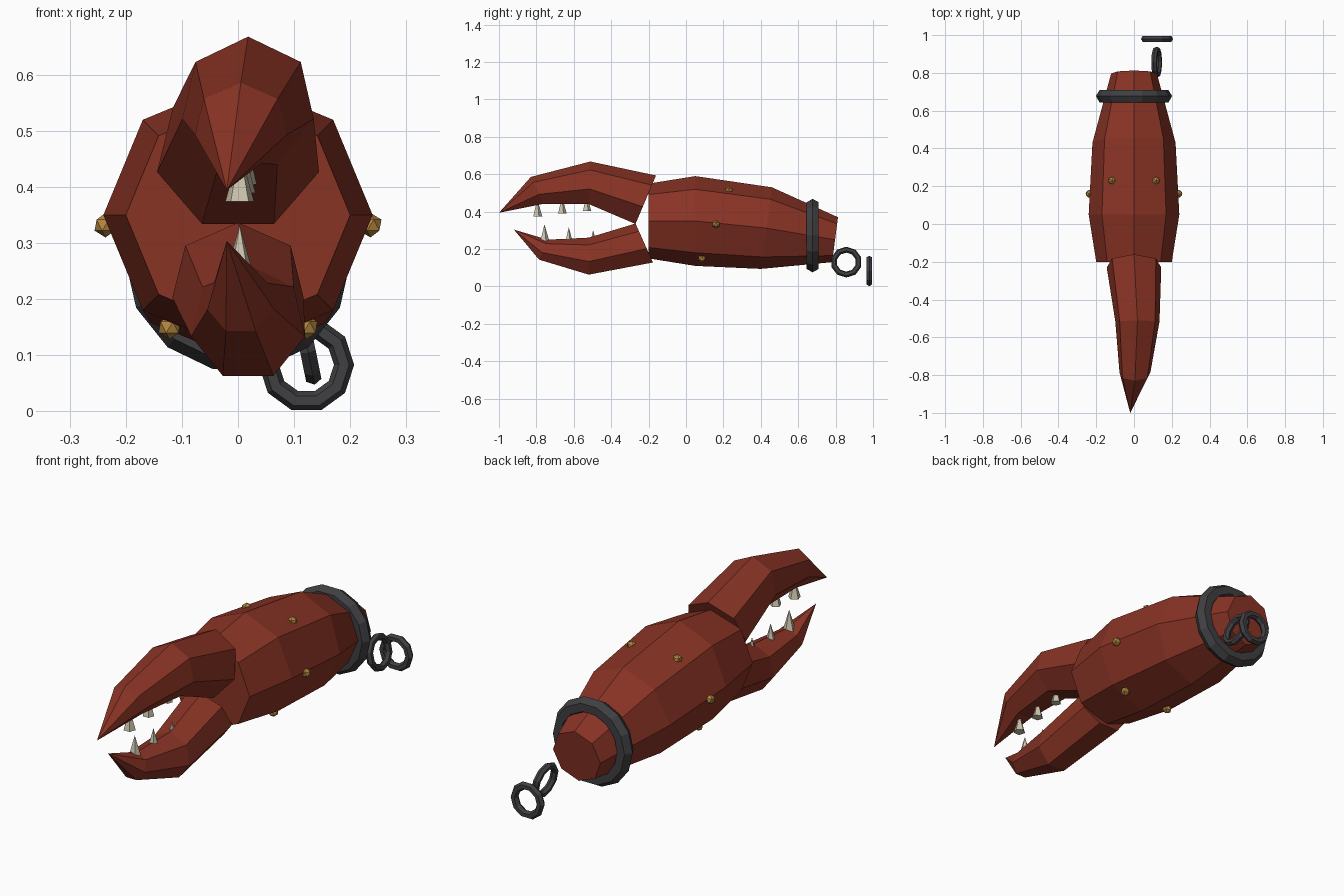
import bpy, bmesh
from math import sin, cos, pi
from mathutils import Vector

if "Cube" in bpy.data.objects:
    bpy.data.objects.remove(bpy.data.objects["Cube"])


def material(name, rgb):
    m = bpy.data.materials.new(name)
    m.diffuse_color = (*rgb, 1)
    m.use_nodes = True
    m.node_tree.nodes["Principled BSDF"].inputs["Base Color"].default_value = m.diffuse_color
    return m


SHELL = material("red_shell", (0.25, 0.033, 0.018))
IRON = material("dark_iron", (0.05, 0.05, 0.055))
BRASS = material("brass", (0.45, 0.24, 0.05))
BONE = material("bone", (0.6, 0.55, 0.42))


def loft(name, sides, rings, tip=None):
    """Skin rings given as (x, y, z, radius, tilt), closed by a cap or a tip."""
    bm = bmesh.new()
    loops = []
    for x, y, z, r, tilt in rings:
        up = Vector((0, sin(tilt), cos(tilt)))
        loop = []
        for i in range(sides):
            a = pi / 2 + 2 * pi * i / sides
            loop.append(bm.verts.new(Vector((x + r * cos(a), y, z)) + up * r * sin(a)))
        loops.append(loop)
    for p, q in zip(loops, loops[1:]):
        for i in range(sides):
            j = (i + 1) % sides
            bm.faces.new((p[i], p[j], q[j], q[i]))
    bm.faces.new(loops[0])
    last = loops[-1]
    if tip:
        t = bm.verts.new(tip)
        for i in range(sides):
            bm.faces.new((last[i], last[(i + 1) % sides], t))
    else:
        bm.faces.new(last)
    bmesh.ops.recalc_face_normals(bm, faces=bm.faces)
    mesh = bpy.data.meshes.new(name)
    bm.to_mesh(mesh)
    bm.free()
    mesh.materials.append(SHELL)
    bpy.context.collection.objects.link(bpy.data.objects.new(name, mesh))


def finish(name, mat):
    ob = bpy.context.object
    ob.name = name
    ob.data.materials.append(mat)


def ring(name, loc, rot, major, minor, segments):
    bpy.ops.mesh.primitive_torus_add(location=loc, rotation=rot, major_radius=major,
                                     minor_radius=minor, major_segments=segments,
                                     minor_segments=6)
    finish(name, IRON)


# Forearm shell, bending down towards the wrist end
loft("forearm", 8, [(0, -0.2, 0.35, 0.2, 0), (0, 0.05, 0.35, 0.24, 0),
                    (0, 0.43, 0.312, 0.22, 0.137), (0, 0.797, 0.25, 0.121, 0.13)])

# Two pincers
loft("upper_pincer", 7, [(0, -0.218, 0.457, 0.148, 0.4), (0.018, -0.515, 0.548, 0.12, 0.03),
                         (0.005, -0.793, 0.51, 0.084, -0.45)], (-0.02, -1.0, 0.394))
loft("lower_pincer", 7, [(0, -0.221, 0.227, 0.12, -0.42), (0.018, -0.52, 0.157, 0.104, 0),
                         (0.005, -0.764, 0.194, 0.061, 0.4)], (-0.02, -0.92, 0.304))

# Teeth: all cones point up
for i in range(3):
    r = 0.027 - 0.0015 * i
    for jaw, y, base in (("upper", -0.795 + 0.132 * i, 0.374 + 0.015 * i),
                         ("lower", -0.757 + 0.13 * i, 0.24 - 0.015 * i)):
        bpy.ops.mesh.primitive_cone_add(vertices=5, radius1=r, depth=0.092,
                                        location=(0.003 + 0.004 * i, y, base + 0.046))
        finish(f"{jaw}_tooth_{i + 1}", BONE)

# Studs on both sides of the forearm
for side, s in (("left", -1), ("right", 1)):
    for i, (x, y, z) in enumerate([(0.117, 0.23, 0.513), (0.236, 0.16, 0.332),
                                   (0.122, 0.085, 0.15)]):
        bpy.ops.mesh.primitive_ico_sphere_add(subdivisions=1, radius=0.022,
                                              location=(s * x, y, z))
        finish(f"{side}_stud_{i + 1}", BRASS)

# Wrist shackle and two chain links
ring("shackle", (0, 0.677, 0.272), (pi / 2, 0, 0), 0.164, 0.0375, 14)
ring("chain_link_1", (0.12, 0.857, 0.13), (0, pi / 2 - 0.2, 0), 0.068, 0.016, 10)
ring("chain_link_2", (0.122, 0.98, 0.083), (pi / 2, 0, 0), 0.067, 0.018, 10)
